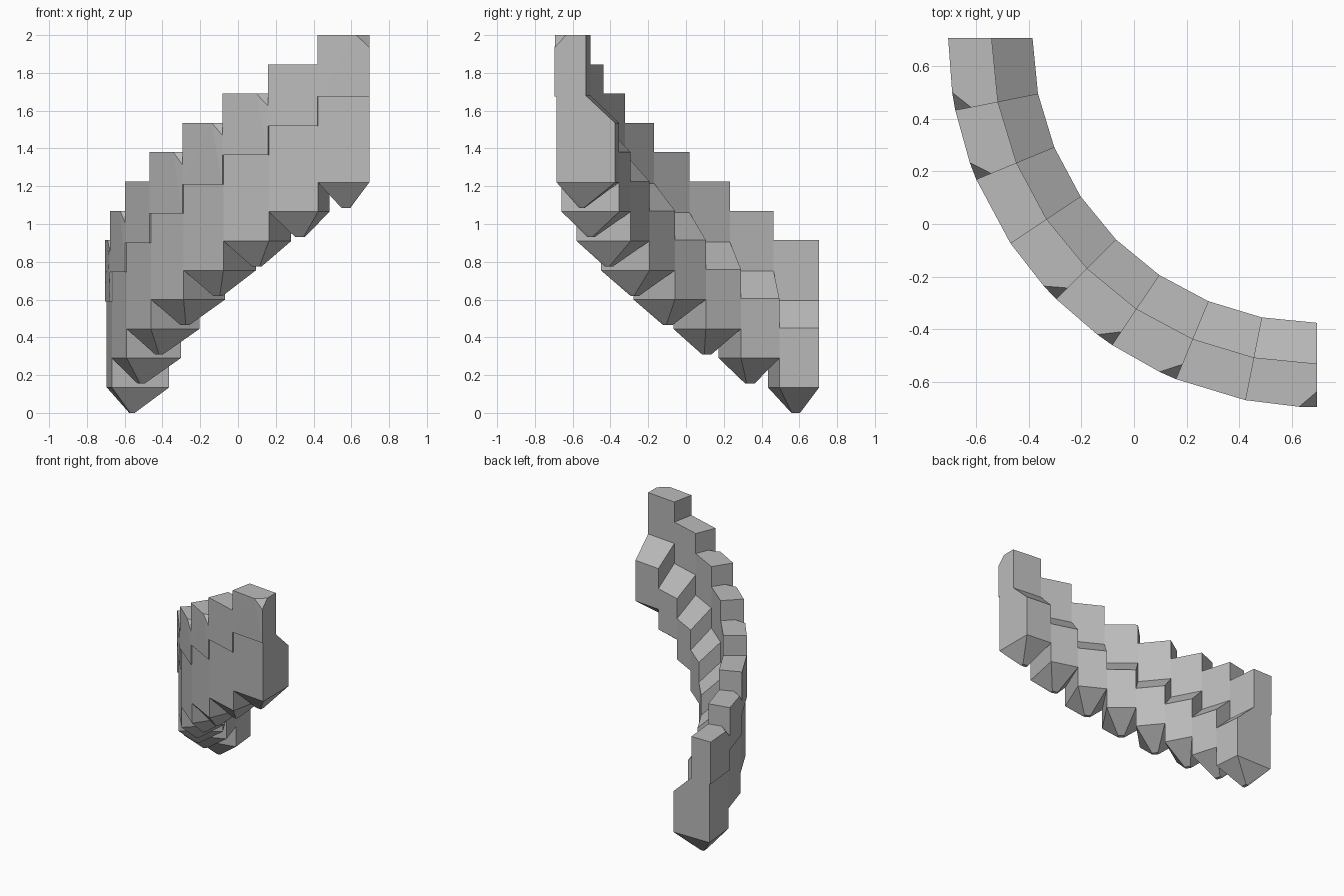
import bpy, bmesh
from math import radians, sin, cos

if "Cube" in bpy.data.objects:
    bpy.data.objects.remove(bpy.data.objects["Cube"], do_unlink=True)

STEPS, RISE, TURN = 8, 0.155, 11.25
R_IN, R_MID, R_OUT, R_POST = 1.08, 1.235, 1.39, 1.40

stone = bpy.data.materials.new("grey stone")
stone.use_nodes = True
grey = (0.5, 0.5, 0.5, 1)
stone.diffuse_color = grey
stone.node_tree.nodes["Principled BSDF"].inputs["Base Color"].default_value = grey


def polar(angle, radius, z):
    """Point on the quarter-turn, angle in degrees from the foot of the stair."""
    a = radians(angle)
    return (0.695 - radius * cos(a), 0.705 - radius * sin(a), z)


def hull(name, points):
    """Flat-faced convex block around the points."""
    bm = bmesh.new()
    for p in points:
        bm.verts.new(p)
    bmesh.ops.convex_hull(bm, input=bm.verts)
    bmesh.ops.dissolve_limit(bm, angle_limit=radians(1), verts=bm.verts, edges=bm.edges)
    bmesh.ops.recalc_face_normals(bm, faces=bm.faces)
    mesh = bpy.data.meshes.new(name)
    bm.to_mesh(mesh)
    bm.free()
    mesh.materials.append(stone)
    obj = bpy.data.objects.new(name, mesh)
    bpy.context.collection.objects.link(obj)


for i in range(STEPS):
    z, start, end = i * RISE, i * TURN, (i + 1) * TURN
    middle = (start + end) / 2

    # Wall block: sloped inner shoulder, underside drawn to a blunt tip
    profile = [(R_OUT, 0.135), (R_OUT, 0.595), (R_MID, 0.595),
               (R_IN, 0.45), (R_IN, 0.135)]
    block = [polar(a, r, z + h) for a in (start, end) for r, h in profile]
    block += [polar(middle + s, r, z) for s in (-1, 1) for r in (1.25, 1.275)]
    hull(f"wall_block_{i + 1}", block)

    # Parapet post on the outer half, most with one chipped outer corner
    post = [polar(a, r, z + h) for a in (start, end)
            for r in (R_MID, R_POST) for h in (0.59, 0.915)]
    if i not in (2, 6):
        post.pop()
        post += [polar(end - 2.8, R_POST, z + 0.915),
                 polar(end, R_POST - 0.06, z + 0.915),
                 polar(end, R_POST, z + 0.85)]
    hull(f"parapet_post_{i + 1}", post)
